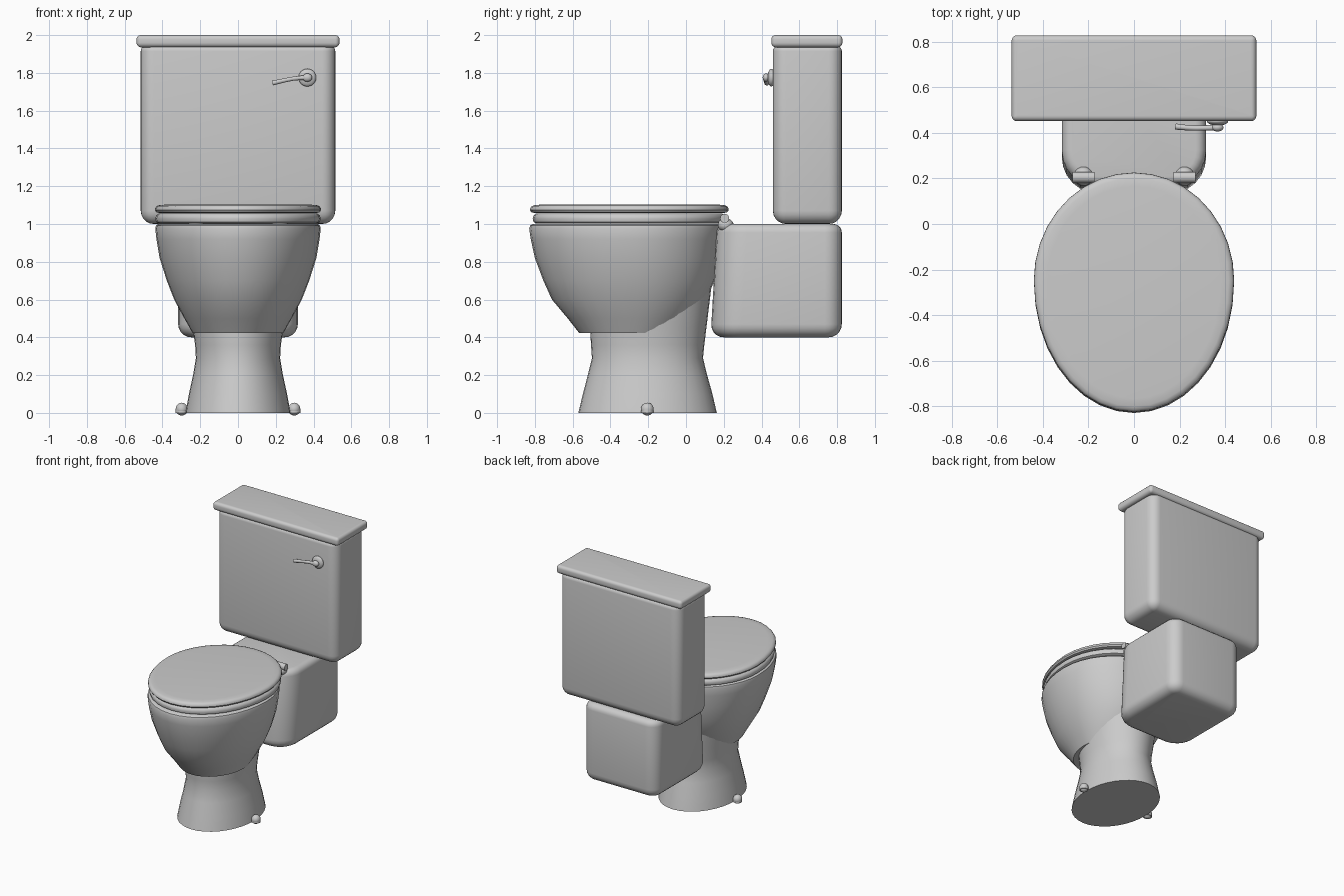
import bpy, bmesh
from math import sin, cos, pi, radians

if "Cube" in bpy.data.objects:
    bpy.data.objects.remove(bpy.data.objects["Cube"])


def finish(obj, angle=40):
    for p in obj.data.polygons:
        p.use_smooth = True
    obj.data.set_sharp_from_angle(angle=radians(angle))
    return obj


def loft(name, rings, closed=False):
    """Skin a list of equal-length point rings, capped or joined end to start."""
    bm = bmesh.new()
    vs = [[bm.verts.new(p) for p in ring] for ring in rings]
    n = len(vs[0])
    pairs = list(zip(vs, vs[1:]))
    if closed:
        pairs.append((vs[-1], vs[0]))
    else:
        bm.faces.new(vs[0])
        bm.faces.new(vs[-1])
    for a, b in pairs:
        for i in range(n):
            j = (i + 1) % n
            bm.faces.new((a[i], a[j], b[j], b[i]))
    bmesh.ops.recalc_face_normals(bm, faces=bm.faces)
    mesh = bpy.data.meshes.new(name)
    bm.to_mesh(mesh)
    bm.free()
    obj = bpy.data.objects.new(name, mesh)
    bpy.context.collection.objects.link(obj)
    return finish(obj)


def egg(z, hw, y0, y1, wide=0.55, n=36):
    """Oval ring from y0 (front) to y1 (back), widest at fraction 'wide'."""
    c = y0 + wide * (y1 - y0)
    pts = []
    for i in range(n):
        t = 2 * pi * i / n
        s = sin(t)
        pts.append((hw * cos(t), c + s * ((y1 - c) if s > 0 else (c - y0)), z))
    return pts


def round_rect(z, hx, y0, y1, rf, rb, n=7):
    """Rectangle ring with front and back corner radii."""
    pts = []
    for k, (sx, y, sy, r) in enumerate([(1, y1, 1, rb), (-1, y1, 1, rb),
                                        (-1, y0, -1, rf), (1, y0, -1, rf)]):
        for i in range(n):
            t = (k + i / (n - 1)) * pi / 2
            pts.append((sx * (hx - r) + r * cos(t), y - sy * r + r * sin(t), z))
    return pts


def rounded_box(name, hx, y0, y1, z0, z1, rf, rb, bot, top, lean=0.0, n=5):
    """Box with rounded upright corners and rounded bottom and top edges."""
    prof = []
    for i in range(n + 1):
        t = pi / 2 * i / n
        prof.append((bot * (1 - sin(t)), z0 + bot * (1 - cos(t))))
    for i in range(n + 1):
        t = pi / 2 * i / n
        prof.append((top * (1 - cos(t)), z1 - top * (1 - sin(t))))
    rings = []
    for d, z in prof:
        f = y0 + lean * (z - z0) / (z1 - z0)
        rings.append(round_rect(z, hx - d, f + d, y1 - d,
                                max(rf - d, 0.006), max(rb - d, 0.006)))
    return loft(name, rings)


def dome(name, loc, size):
    bpy.ops.mesh.primitive_uv_sphere_add(segments=20, ring_count=12, radius=1, location=loc)
    o = bpy.context.object
    o.name = name
    o.scale = size
    return finish(o)


def rod(name, loc, radius, depth, rot):
    bpy.ops.mesh.primitive_cylinder_add(vertices=24, radius=radius, depth=depth,
                                        location=loc, rotation=rot)
    o = bpy.context.object
    o.name = name
    return finish(o)


# cistern, its lid and the block that carries it
rounded_box("tank", 0.515, 0.46, 0.825, 1.0, 1.945, 0.07, 0.07, 0.07, 0.03)
rounded_box("tank_lid", 0.537, 0.452, 0.828, 1.935, 2.0, 0.022, 0.022, 0.025, 0.022)
rounded_box("rear_block", 0.317, 0.13, 0.825, 0.4, 1.0, 0.16, 0.09, 0.07, 0.045, lean=0.035)

# pedestal foot
loft("pedestal", [egg(z, hw, a, b, 0.5) for z, hw, a, b in [
    (0, 0.278, -0.57, 0.163), (0.1, 0.26, -0.546, 0.14), (0.2, 0.238, -0.52, 0.112),
    (0.29, 0.223, -0.498, 0.09), (0.36, 0.227, -0.503, 0.097),
    (0.45, 0.24, -0.508, 0.108), (0.68, 0.265, -0.5, 0.136)]])

# bowl with hollow inside
loft("bowl", [egg(z, hw, a, b) for z, hw, a, b in [
    (0.422, 0.24, -0.565, -0.02), (0.5, 0.284, -0.626, 0.045), (0.6, 0.338, -0.71, 0.11),
    (0.7, 0.377, -0.755, 0.15), (0.82, 0.415, -0.8, 0.177), (0.92, 0.432, -0.822, 0.188),
    (0.975, 0.438, -0.83, 0.195), (0.992, 0.434, -0.825, 0.192), (1.0, 0.422, -0.812, 0.18),
    (1.0, 0.33, -0.7, 0.06), (0.93, 0.32, -0.69, 0.05), (0.82, 0.26, -0.6, -0.02),
    (0.76, 0.15, -0.45, -0.12)]])


def oval_profile(prof):
    return [egg(z, 0.44 - d, -0.826 + d, 0.226 - d) for d, z in prof]


# seat ring and closed cover
loft("seat", [egg(z, 0.438 - d, -0.812 + d, 0.21 - d) for d, z in [
    (0.02, 1.002), (0.005, 1.01), (0, 1.028), (0.005, 1.045), (0.02, 1.056),
    (0.11, 1.056), (0.125, 1.03), (0.11, 1.002)]], closed=True)
loft("cover", oval_profile([
    (0.025, 1.058), (0.008, 1.062), (0, 1.073), (0.002, 1.085), (0.01, 1.095),
    (0.025, 1.1), (0.06, 1.103)]))

# mirrored hinges and floor bolt caps
for side, s in (("left", -1), ("right", 1)):
    rod("hinge_pin_" + side, (s * 0.222, 0.205, 1.03), 0.024, 0.095, (0, pi / 2, 0))
    dome("hinge_base_" + side, (s * 0.222, 0.21, 0.995), (0.042, 0.042, 0.035))
    dome("bolt_cap_" + side, (s * 0.298, -0.205, 0.02), (0.032, 0.034, 0.034))
    rod("bolt_foot_" + side, (s * 0.298, -0.205, 0.01), 0.032, 0.02, (0, 0, 0))

# flush lever with round mount
dome("lever_mount", (0.367, 0.452, 1.775), (0.047, 0.02, 0.047))
rod("lever_stem", (0.367, 0.435, 1.775), 0.014, 0.035, (pi / 2, 0, 0))
dome("lever_knob", (0.367, 0.424, 1.775), (0.026, 0.018, 0.022))
curve = bpy.data.curves.new("flush_lever", "CURVE")
curve.dimensions = "3D"
curve.bevel_depth = 0.014
curve.bevel_resolution = 3
curve.use_fill_caps = True
sp = curve.splines.new("NURBS")
path = [(0.375, 0.424, 1.775, 1.0), (0.32, 0.422, 1.774, 0.8),
        (0.25, 0.42, 1.762, 0.8), (0.183, 0.428, 1.746, 0.95)]
sp.points.add(len(path) - 1)
for p, (x, y, z, r) in zip(sp.points, path):
    p.co = (x, y, z, 1)
    p.radius = r
sp.use_endpoint_u = True
sp.order_u = 3
bpy.context.collection.objects.link(bpy.data.objects.new("flush_lever", curve))
